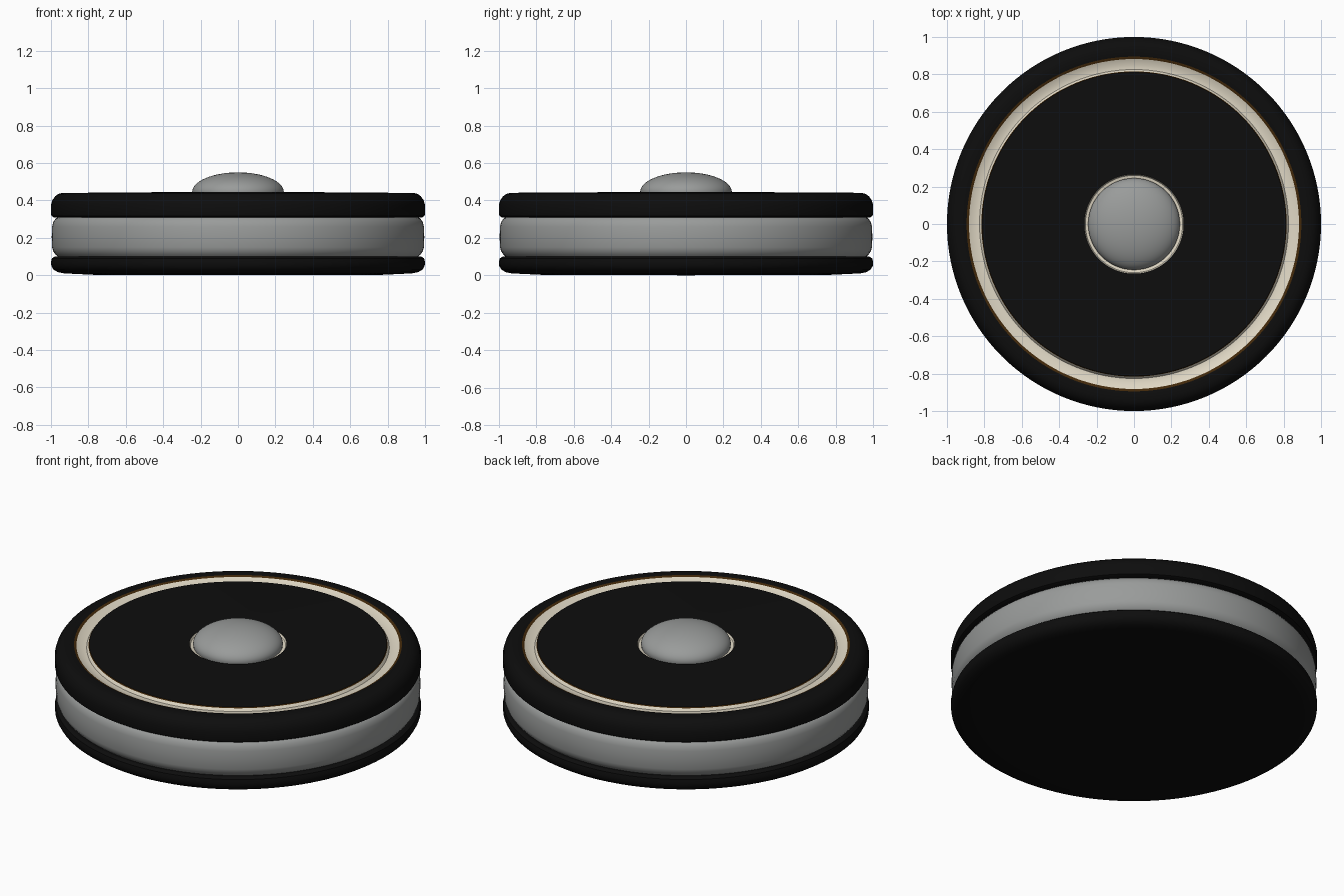
import bpy, bmesh, math

if "Cube" in bpy.data.objects:
    bpy.data.objects.remove(bpy.data.objects["Cube"])

SEG = 128


def material(name, rgb):
    m = bpy.data.materials.new(name)
    m.diffuse_color = (*rgb, 1.0)
    m.use_nodes = True
    m.node_tree.nodes["Principled BSDF"].inputs["Base Color"].default_value = m.diffuse_color
    return m


BLACK = material("black rubber", (0.004, 0.004, 0.004))
GREY = material("grey plastic", (0.32, 0.33, 0.325))
CREAM = material("cream light", (0.75, 0.69, 0.56))
BROWN = material("dark amber", (0.055, 0.022, 0.003))


def lathe(name, profile, mats, rule=None):
    """Spin an (r, z) profile about z; rule(step) gives the material of each band."""
    bm = bmesh.new()
    rings = []
    for r, z in profile:
        if r == 0:
            rings.append([bm.verts.new((0, 0, z))])
        else:
            rings.append([bm.verts.new((r * math.cos(2 * math.pi * i / SEG),
                                        r * math.sin(2 * math.pi * i / SEG), z))
                          for i in range(SEG)])
    for s, (a, b) in enumerate(zip(rings, rings[1:])):
        for i in range(SEG):
            j = (i + 1) % SEG
            if len(a) == 1:
                vs = (a[0], b[j], b[i])
            elif len(b) == 1:
                vs = (a[i], a[j], b[0])
            else:
                vs = (a[i], a[j], b[j], b[i])
            f = bm.faces.new(vs)
            f.material_index = rule(s) if rule else 0
    bmesh.ops.recalc_face_normals(bm, faces=bm.faces)
    me = bpy.data.meshes.new(name)
    bm.to_mesh(me)
    bm.free()
    for m in mats:
        me.materials.append(m)
    me.shade_smooth()
    me.set_sharp_from_angle(angle=math.radians(32))
    ob = bpy.data.objects.new(name, me)
    bpy.context.collection.objects.link(ob)
    return ob


# Bottom plate with rounded lower rim
lathe("base_plate", [(0, 0), (0.76, 0.002), (0.93, 0.01), (0.965, 0.017), (0.988, 0.032),
                     (0.998, 0.05), (1.0, 0.07), (0.995, 0.09), (0.98, 0.1), (0, 0.1)], [BLACK])

# Grey side band, softly rounded at both ends
lathe("side_band", [(0, 0.098), (0.962, 0.098), (0.975, 0.11), (0.988, 0.128), (0.994, 0.15),
                    (0.996, 0.205), (0.994, 0.26), (0.988, 0.285), (0.975, 0.303),
                    (0.962, 0.312), (0, 0.312)], [GREY])

# Top cap with a lit groove near the rim and a narrow one round the button
cap = [(0, 0.31), (0.985, 0.31), (0.997, 0.317), (1.0, 0.33), (1.0, 0.375), (0.993, 0.4),
       (0.978, 0.422), (0.96, 0.435), (0.94, 0.44), (0.895, 0.441),
       (0.882, 0.435), (0.85, 0.421), (0.826, 0.421), (0.816, 0.436),
       (0.812, 0.441), (0.43, 0.444), (0.266, 0.445),
       (0.26, 0.435), (0.24, 0.43), (0, 0.43)]
BANDS = {9: 1, 13: 1, 10: 2, 11: 2, 12: 2, 16: 2, 17: 2}
lathe("top_cap", cap, [BLACK, BROWN, CREAM], lambda s: BANDS.get(s, 0))

# Domed centre button
dome = [(0, 0.425), (0.235, 0.425), (0.243, 0.432)]
dome += [(0.245 * math.cos(t * math.pi / 32), 0.445 + 0.105 * math.sin(t * math.pi / 32))
         for t in range(16)]
lathe("centre_button", dome + [(0, 0.55)], [GREY])
